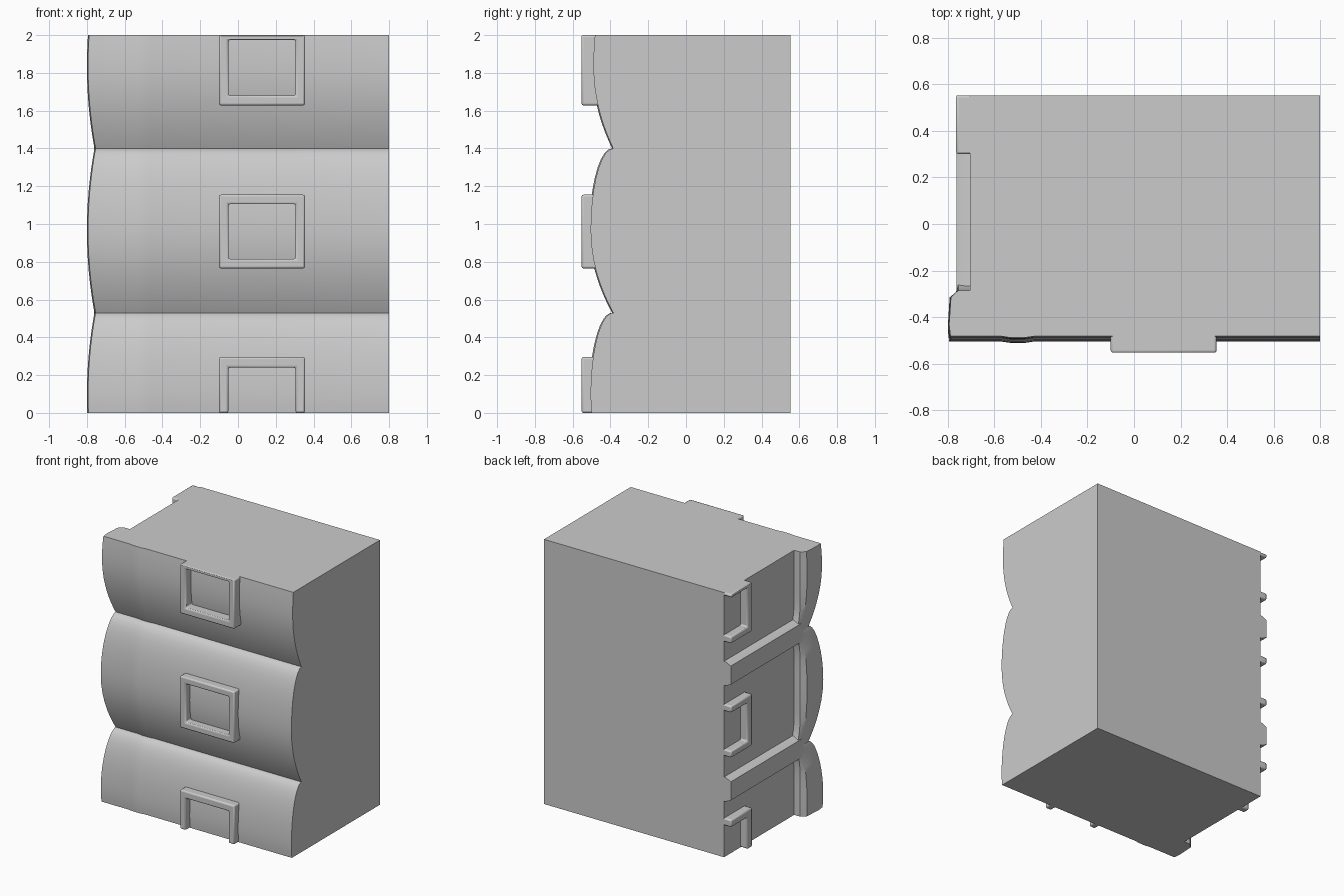
import bpy, bmesh, math

cube = bpy.data.objects.get("Cube")
if cube:
    bpy.data.objects.remove(cube, do_unlink=True)

GREY = (0.6, 0.6, 0.6, 1)
mat = bpy.data.materials.new("plain_grey")
mat.use_nodes = True
mat.diffuse_color = GREY
mat.node_tree.nodes["Principled BSDF"].inputs["Base Color"].default_value = GREY

BACK, SIDE, RIGHT, TOP = 0.553, -0.705, 0.8, 2.0
GROOVES = (0.53, 1.4)
PITCH = GROOVES[1] - GROOVES[0]
HALF = PITCH / 2


def finish(bm, name, bevel=0):
    bmesh.ops.remove_doubles(bm, verts=bm.verts, dist=1e-5)
    bmesh.ops.recalc_face_normals(bm, faces=bm.faces)
    mesh = bpy.data.meshes.new(name)
    bm.to_mesh(mesh)
    bm.free()
    mesh.materials.append(mat)
    obj = bpy.data.objects.new(name, mesh)
    bpy.context.collection.objects.link(obj)
    if bevel:
        mod = obj.modifiers.new("soft_edges", "BEVEL")
        mod.width, mod.segments = bevel, 2
    bpy.ops.object.select_all(action="DESELECT")
    obj.select_set(True)
    bpy.context.view_layer.objects.active = obj
    bpy.ops.object.shade_smooth_by_angle(angle=math.radians(32))
    return obj


def section(z, course, t):
    """Horizontal outline of the wall; t runs -1..1 across one bulging course."""
    side_bulge = 1 - t * t
    front_bulge = math.sqrt(side_bulge) if t > 0 else side_bulge
    front = -0.385 - (0.105 if course == 2 else 0.12) * front_bulge
    end = -0.76 - 0.04 * side_bulge
    inner = -0.285 + 0.06 * (1 - side_bulge) ** 3
    outline = [(RIGHT, BACK), (SIDE, BACK), (SIDE, inner), (-0.755, inner),
               (end + 0.008, inner - 0.03), (end, front + 0.05),
               (end + 0.006, front), (-0.57, front), (-0.53, front - 0.006),
               (-0.47, front - 0.006), (-0.43, front), (RIGHT, front)]
    return [(x, y, z) for x, y in outline]


# Wall block with three bulging courses and the raised corner strip
levels = []
for course in range(3):
    centre = GROOVES[0] + (course - 0.5) * PITCH
    lo, hi = max(0, centre - HALF), min(TOP, centre + HALF)
    a0 = math.asin(max(-1, (lo - centre) / HALF))
    a1 = math.asin(min(1, (hi - centre) / HALF))
    for i in range(1 if course else 0, 19):
        t = math.sin(a0 + (a1 - a0) * i / 18)
        levels.append((centre + HALF * t, course, t))
bm = bmesh.new()
rings = [[bm.verts.new(p) for p in section(*level)] for level in levels]
for low, high in zip(rings, rings[1:]):
    for i in range(len(low)):
        j = (i + 1) % len(low)
        bm.faces.new((low[i], low[j], high[j], high[i]))
bm.faces.new(rings[0])
bm.faces.new(rings[-1])
finish(bm, "wall_block")

# Horizontal ledges along the side, in line with the grooves
for i, z in enumerate((0.515, 1.39)):
    bm = bmesh.new()
    rail = [(-0.69, 0.092), (-0.72, 0.09), (-0.762, 0.07)]
    shape = [(x, z + h) for x, h in rail] + [(x, z - h) for x, h in reversed(rail)]
    ends = [[bm.verts.new((x, y, h)) for x, h in shape] for y in (-0.31, BACK)]
    for k in range(len(shape)):
        m = (k + 1) % len(shape)
        bm.faces.new((ends[0][k], ends[0][m], ends[1][m], ends[1][k]))
    for end in ends:
        bm.faces.new(end)
    finish(bm, f"side_ledge_{i + 1}")


def frame(name, outer, inner, place, near, far):
    """Mitred frame between two rectangles; zero-width sides are left out."""
    def corners(r):
        u0, v0, u1, v1 = r
        return [(u0, v0), (u1, v0), (u1, v1), (u0, v1)]
    a, b = corners(outer), corners(inner)
    widths = [abs(o - n) for o, n in zip(outer, inner)]
    widths = [widths[1], widths[2], widths[3], widths[0]]
    bm = bmesh.new()
    for i in range(4):
        if widths[i] > 0:
            j = (i + 1) % 4
            bm.faces.new([bm.verts.new(place(u, v, far))
                          for u, v in (a[i], a[j], b[j], b[i])])
    bmesh.ops.remove_doubles(bm, verts=bm.verts, dist=1e-5)
    moved = bmesh.ops.extrude_face_region(bm, geom=bm.faces[:], use_keep_orig=True)
    shift = [n - f for n, f in zip(place(0, 0, near), place(0, 0, far))]
    verts = [g for g in moved["geom"] if isinstance(g, bmesh.types.BMVert)]
    bmesh.ops.translate(bm, verts=verts, vec=shift)
    finish(bm, name, 0.01)


# Window frames: bottom one open at the base, top one cut by the roof plane
windows = {"lower": (0, 0.295, 0, 0.24), "middle": (0.765, 1.155, 0.815, 1.105),
           "upper": (1.628, TOP, 1.68, 1.975)}
for level, (z0, z1, i0, i1) in windows.items():
    frame(f"front_window_frame_{level}", (-0.1, z0, 0.355, z1),
          (-0.05, i0, 0.305, i1), lambda u, v, d: (u, d, v), -0.553, -0.41)
    frame(f"side_window_frame_{level}", (0.3, z0, BACK, z1),
          (0.355, i0, BACK, i1), lambda u, v, d: (d, u, v), -0.765, -0.69)
